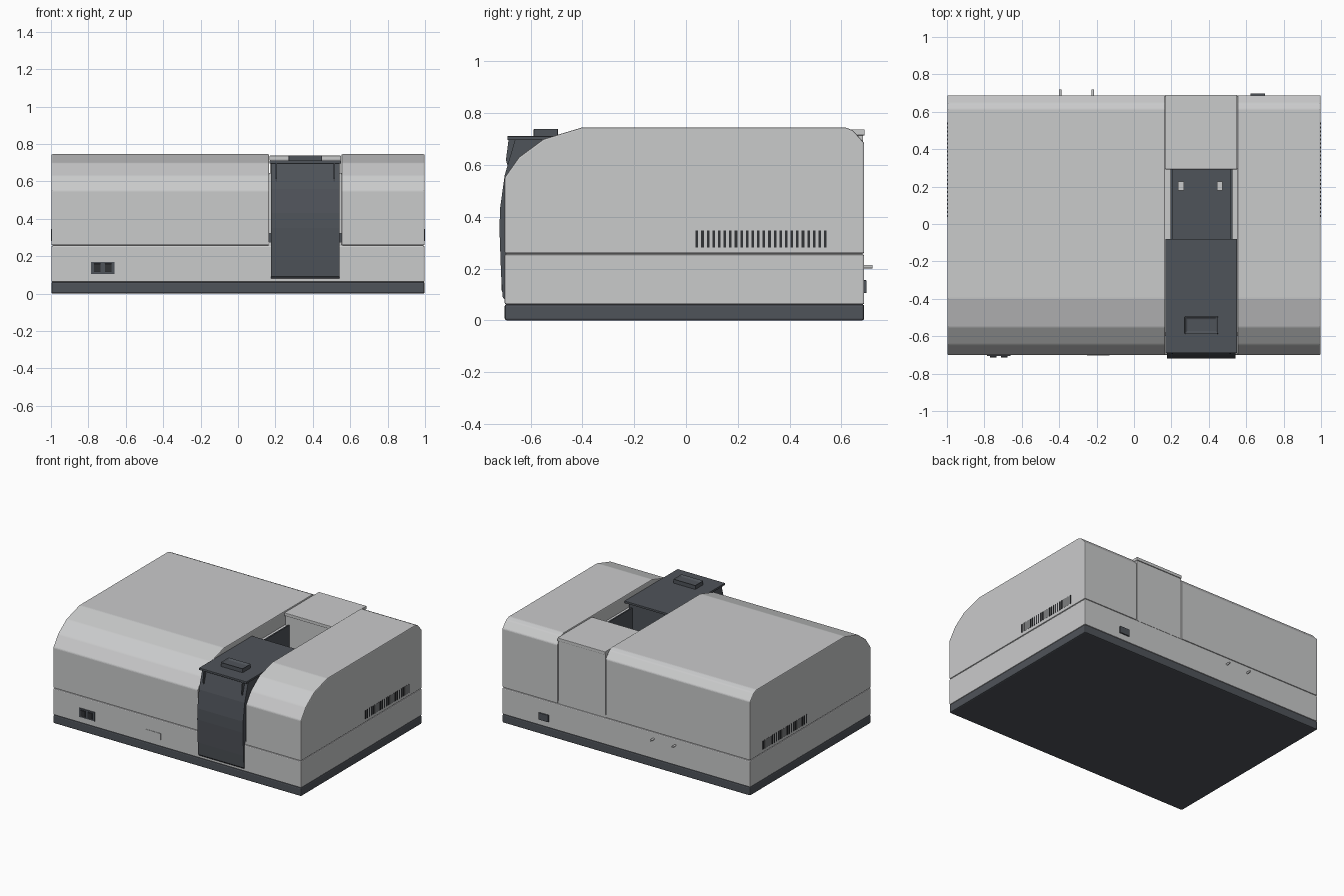
import bpy
import bmesh
import math
from mathutils import Matrix, Vector

cube = bpy.data.objects.get("Cube")
if cube:
    bpy.data.objects.remove(cube, do_unlink=True)


def make_material(name, rgb):
    mat = bpy.data.materials.new(name)
    mat.use_nodes = True
    mat.diffuse_color = (*rgb, 1)
    mat.node_tree.nodes["Principled BSDF"].inputs["Base Color"].default_value = (*rgb, 1)
    return mat


LIGHT = make_material("light grey casing", (0.59, 0.595, 0.60))
DARK = make_material("dark slate plastic", (0.078, 0.087, 0.101))
BLACK = make_material("vent black", (0.03, 0.032, 0.036))


def finish(name, bm, mat, bevel=0.0):
    bmesh.ops.recalc_face_normals(bm, faces=bm.faces)
    mesh = bpy.data.meshes.new(name)
    bm.to_mesh(mesh)
    bm.free()
    mesh.materials.append(mat)
    obj = bpy.data.objects.new(name, mesh)
    bpy.context.collection.objects.link(obj)
    if bevel:
        mod = obj.modifiers.new("soft edges", "BEVEL")
        mod.width = bevel
        mod.segments = 2
        mod.limit_method = "ANGLE"
        mod.angle_limit = math.radians(10)
    return obj


def box(name, x, y, z, mat, bevel=0.0):
    """Box from (min, max) ranges on each axis."""
    bm = bmesh.new()
    bmesh.ops.create_cube(bm, size=1)
    for v in bm.verts:
        v.co = Vector([(r[0] + r[1]) / 2 + c * (r[1] - r[0]) for r, c in zip((x, y, z), v.co)])
    return finish(name, bm, mat, bevel)


def prism(name, profile, x, mat, bevel=0.0):
    """Side profile of (y, z) points extruded across x."""
    bm = bmesh.new()
    face = bm.faces.new([bm.verts.new((x[0], y, z)) for y, z in profile])
    new = bmesh.ops.extrude_face_region(bm, geom=[face], use_keep_orig=True)["geom"]
    moved = [g for g in new if isinstance(g, bmesh.types.BMVert)]
    bmesh.ops.translate(bm, verts=moved, vec=(x[1] - x[0], 0, 0))
    return finish(name, bm, mat, bevel)


SIDE = 0.998
FRONT, BACK = -0.70, 0.688
BAY = (0.167, 0.553)

# Base and lower casing
box("base_plinth", (-SIDE, SIDE), (FRONT, BACK), (0, 0.062), DARK, 0.008)
box("lower_casing", (-SIDE, SIDE), (FRONT, BACK), (0.062, 0.255), LIGHT, 0.006)
box("seam_core", (-0.992, 0.992), (-0.694, 0.682), (0.24, 0.275), LIGHT)

# Two upper covers with a faceted front shoulder
shell = [(FRONT, 0.258), (FRONT, 0.552), (-0.645, 0.63), (-0.55, 0.70), (-0.40, 0.745),
         (0.615, 0.745), (0.645, 0.733), (BACK, 0.685), (BACK, 0.258)]
prism("wide_upper_cover", shell, (-SIDE, BAY[0]), LIGHT, 0.006)
prism("narrow_upper_cover", shell, (BAY[1], SIDE), LIGHT, 0.006)

# Rear block behind the sample bay
box("rear_block", (0.171, 0.549), (0.30, 0.684), (0.258, 0.716), LIGHT)
box("rear_block_lid", (0.168, 0.552), (0.292, 0.69), (0.714, 0.737), LIGHT, 0.003)

# Sample bay: floor, side walls, ledges and holders
box("bay_floor", BAY, (-0.20, 0.30), (0.25, 0.33), DARK)
for label, wall, ledge in (("right", (0.196, 0.206), (0.167, 0.198)),
                           ("left", (0.516, 0.526), (0.524, 0.553))):
    box(label + "_bay_wall", wall, (-0.12, 0.296), (0.32, 0.655), DARK)
    box(label + "_bay_ledge", ledge, (-0.60, 0.30), (0.32, 0.645), LIGHT)
for label, x in (("right", 0.251), ("left", 0.458)):
    box(label + "_sample_holder", (x - 0.015, x + 0.015), (0.18, 0.226), (0.32, 0.36), LIGHT)

# Sliding sample cover: curved front panel, top plate, brackets
panel = [(-0.66, 0.698), (-0.70, 0.56), (-0.718, 0.43), (-0.72, 0.35), (-0.714, 0.18),
         (-0.708, 0.09), (-0.69, 0.068), (-0.60, 0.068), (-0.60, 0.698)]
prism("front_panel", panel, (0.176, 0.544), DARK)
box("bay_front_wall", (0.176, 0.544), (-0.62, -0.12), (0.26, 0.697), DARK)
box("cover_top_plate", (0.169, 0.551), (-0.69, -0.08), (0.696, 0.711), DARK, 0.002)
for label, x in (("right", 0.205), ("left", 0.515)):
    prism(label + "_lip_bracket", [(-0.685, 0.697), (-0.64, 0.697), (-0.69, 0.60), (-0.695, 0.62)],
          (x - 0.004, x + 0.004), DARK)

# Handle with a sunken finger grip
bm = bmesh.new()
bmesh.ops.create_cube(bm, size=1)
for v in bm.verts:
    v.co = Vector((0.36 + v.co.x * 0.178, -0.541 + v.co.y * 0.094, 0.724 + v.co.z * 0.034))
top = max(bm.faces, key=lambda f: f.calc_center_median().z)
bmesh.ops.inset_region(bm, faces=[top], thickness=0.018)
bmesh.ops.translate(bm, verts=list(top.verts), vec=(0, 0, -0.012))
finish("cover_handle", bm, DARK, 0.004)

# Power switch with two rockers, and the front badge plate
box("switch_frame", (-0.786, -0.66), (-0.706, -0.69), (0.105, 0.17), DARK, 0.002)
for i, x in enumerate((-0.752, -0.694)):
    box(f"switch_rocker_{i + 1}", (x - 0.018, x + 0.018), (-0.713, -0.70), (0.115, 0.16), BLACK, 0.002)
box("front_plate", (-0.25, -0.13), (-0.703, -0.695), (0.11, 0.157), LIGHT)

# Rear socket and two pegs
box("rear_socket", (0.622, 0.70), (0.68, 0.697), (0.105, 0.155), DARK, 0.002)
for i, x in enumerate((-0.395, -0.22)):
    bm = bmesh.new()
    place = Matrix.Translation((x, 0.695, 0.207)) @ Matrix.Rotation(math.radians(90), 4, "X")
    bmesh.ops.create_cone(bm, cap_ends=True, segments=12, radius1=0.007, radius2=0.007,
                          depth=0.05, matrix=place)
    finish(f"rear_peg_{i + 1}", bm, LIGHT)

# Rows of vent slots on both ends
slots = 24
for label, side in (("right", -1), ("left", 1)):
    vent = box(label + "_vent_slots", sorted((side * 0.994, side)), (0.037, 0.047),
               (0.282, 0.346), BLACK)
    row = vent.modifiers.new("row", "ARRAY")
    row.count = slots
    row.use_relative_offset = False
    row.use_constant_offset = True
    row.constant_offset_displace = (0, 0.496 / (slots - 1), 0)
